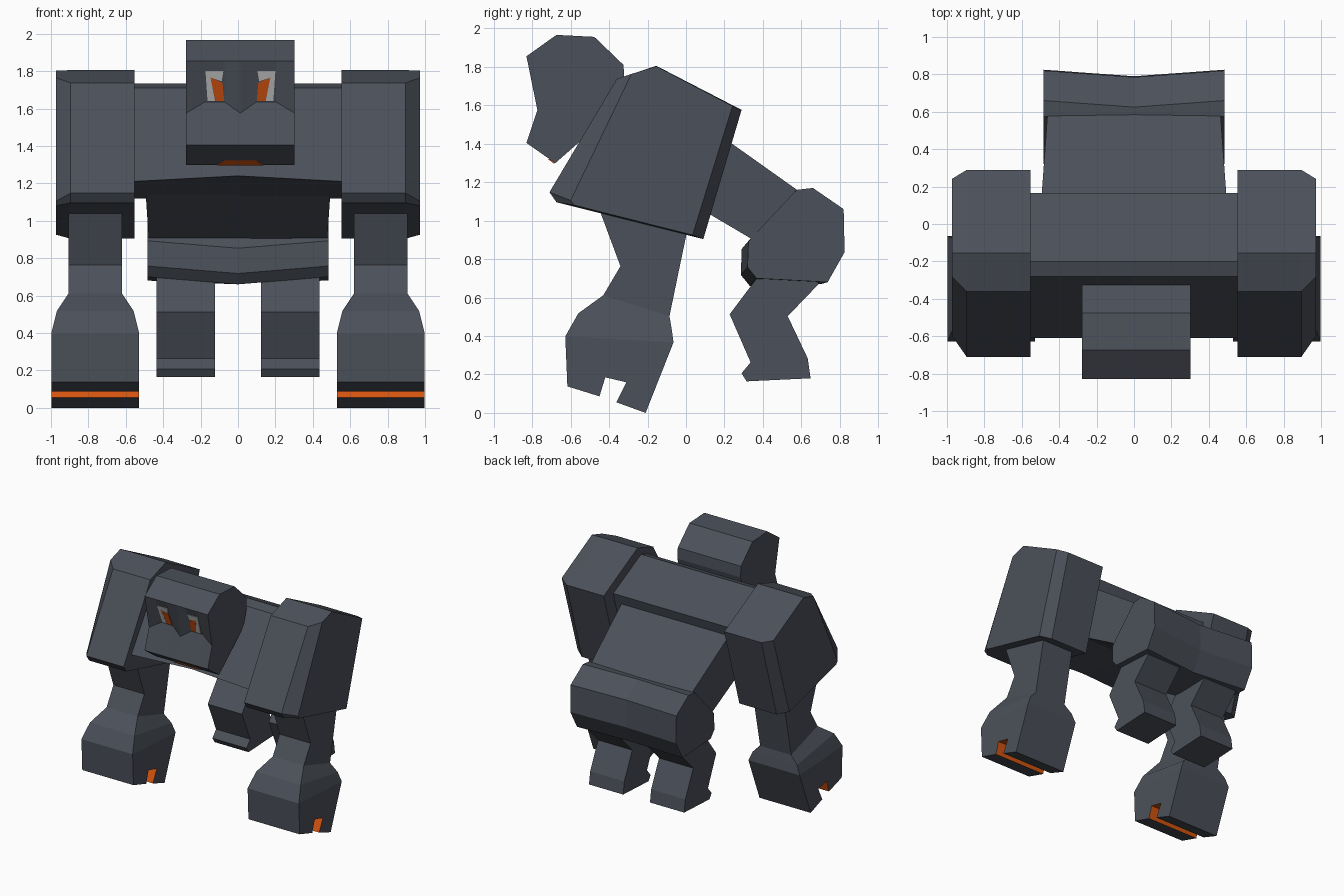
import bpy, bmesh


def material(name, rgb):
    m = bpy.data.materials.new(name)
    m.diffuse_color = (*rgb, 1)
    return m


SLATE = material("slate grey", (0.071, 0.081, 0.101))
ORANGE = material("glowing orange", (0.66, 0.088, 0.005))
PALE = material("pale grey", (0.54, 0.54, 0.54))


def loft(name, loops, mats=(SLATE,), accent=(), end_cap=True, flip=1):
    """Skin a list of equal-length loops; segments in accent get material 1."""
    bm = bmesh.new()
    rings = [[bm.verts.new((flip * x, y, z)) for x, y, z in lp] for lp in loops]
    n = len(rings[0])
    for a, b in zip(rings, rings[1:]):
        for i in range(n):
            j = (i + 1) % n
            f = bm.faces.new((a[i], a[j], b[j], b[i]))
            f.material_index = 1 if i in accent else 0
    bm.faces.new(rings[0])
    if end_cap:
        bm.faces.new(rings[-1])
    bmesh.ops.recalc_face_normals(bm, faces=bm.faces)
    me = bpy.data.meshes.new(name)
    bm.to_mesh(me)
    bm.free()
    for m in mats:
        me.materials.append(m)
    ob = bpy.data.objects.new(name, me)
    bpy.context.collection.objects.link(ob)
    return ob


def at(x, profile):
    """Place a (y, z) side profile at a given x."""
    return [(x, y, z) for y, z in profile]


# Torso: leaning block, slightly creased along the middle of the front
def torso_profile(z):
    return [(-0.61, z), (-0.28, 1.71), (-0.20, 1.735), (0.165, 1.55), (0.04, 1.12)]


loft("torso", [at(-0.56, torso_profile(1.21)), at(0, torso_profile(1.24)),
               at(0.56, torso_profile(1.21))])

# Waist: tapered block running back to the hips
loft("waist", [
    [(-0.505, 0.0, 1.57), (0.505, 0.0, 1.57), (0.495, -0.10, 1.165), (-0.495, -0.10, 1.165)],
    [(-0.46, 0.62, 1.13), (0.46, 0.62, 1.13), (0.475, 0.40, 0.87), (-0.475, 0.40, 0.87)]])

# Hips: faceted drum, pulled forward along the middle
hip = [(0.575, 1.16), (0.66, 1.17), (0.82, 1.06), (0.825, 0.836),
       (0.737, 0.68), (0.367, 0.70), (0.32, 0.758), (0.325, 0.893)]
hip_mid = [(y - 0.035, z - (0.04 if y < 0.5 else 0.01)) for y, z in hip]
loft("hips", [at(-0.485, hip), at(0, hip_mid), at(0.485, hip)])

# Head: side profile swept across, with sunken eye sockets and a nose point
HX = 0.013


def head_profile(cheek):
    return [(-0.83, 1.855), (-0.674, 1.966), (-0.477, 1.956), (-0.325, 1.81),
            (-0.32, 1.72), (-0.36, 1.58), (-0.68, 1.299), (-0.83, 1.404), cheek]


SIDE, SOCKET = (-0.773, 1.575), (-0.752, 1.635)
loft("head", [at(HX + x, head_profile(c)) for x, c in (
    (-0.29, SIDE), (-0.19, SOCKET), (-0.085, SOCKET), (0, SIDE),
    (0.085, SOCKET), (0.19, SOCKET), (0.29, SIDE))])


# Eyes: thin plates on the sloping socket faces
def eye_plate(name, outline, s, mat):
    def layer(d):
        return [(HX + s * x, -0.83 + (1.855 - z) * 0.354 + d, z) for x, z in outline]
    loft(name, [layer(-0.005), layer(0.003)], (mat,))


for s, side in ((1, "right"), (-1, "left")):
    eye_plate(side + "_eye_rim", [(0.187, 1.80), (0.091, 1.80), (0.10, 1.745),
                                  (0.16, 1.765), (0.135, 1.64), (0.176, 1.64)], s, PALE)
    eye_plate(side + "_eye", [(0.16, 1.765), (0.096, 1.738),
                              (0.087, 1.64), (0.133, 1.64)], s, ORANGE)

# Mouth: plate on the underside of the jaw
mouth = [(-0.085, -0.713, 1.322), (0.085, -0.713, 1.322),
         (0.122, -0.682, 1.300), (-0.122, -0.682, 1.300)]
loft("mouth", [[(HX + x, y + 0.57 * d, z + 0.82 * d) for x, y, z in mouth]
               for d in (-0.005, 0.003)], (ORANGE,))

# Side profiles for the limbs
upper = [(-0.71, 1.148), (-0.36, 1.737), (-0.154, 1.805),
         (0.289, 1.576), (0.09, 0.904), (-0.674, 1.096)]
upper_out = [(-0.60, 1.105), (-0.284, 1.763), (-0.154, 1.803),
             (0.242, 1.596), (0.034, 0.925), (-0.58, 1.08)]
# forearm rungs: front y, z, back y, z, half width
rungs = [(-0.50, 1.19, 0.03, 1.06, 0.1425), (-0.341, 0.763, -0.035, 0.75, 0.1425),
         (-0.43, 0.612, -0.086, 0.503, 0.1425), (-0.56, 0.518, -0.075, 0.44, 0.205),
         (-0.628, 0.398, -0.065, 0.367, 0.235)]
fist = [(-0.628, 0.398), (-0.617, 0.138), (-0.45, 0.086), (-0.42, 0.185),
        (-0.31, 0.159), (-0.362, 0.055), (-0.21, 0.0), (-0.065, 0.367)]
leg = [(0.42, 0.77), (0.227, 0.513), (0.336, 0.263), (0.289, 0.206), (0.315, 0.164),
       (0.648, 0.18), (0.633, 0.284), (0.529, 0.503), (0.69, 0.67), (0.66, 0.77)]
AX = 0.763

for s, side in ((1, "right"), (-1, "left")):
    # Shoulder block with chamfered outer edges
    loft(side + "_upper_arm", [at(0.553, upper), at(0.895, upper), at(0.972, upper_out)], flip=s)
    # Forearm flaring into the fist
    loft(side + "_forearm", [[(AX - w, yf, zf), (AX + w, yf, zf), (AX + w, yb, zb), (AX - w, yb, zb)]
                             for yf, zf, yb, zb, w in rungs], end_cap=False, flip=s)
    # Fist with an orange slot cut into the underside
    loft(side + "_fist", [at(AX - 0.235, fist), at(AX + 0.235, fist)],
         (SLATE, ORANGE), accent=(2, 3, 4), flip=s)
    # Short hind leg
    loft(side + "_hind_leg", [at(0.123, leg), at(0.437, leg)], flip=s)
